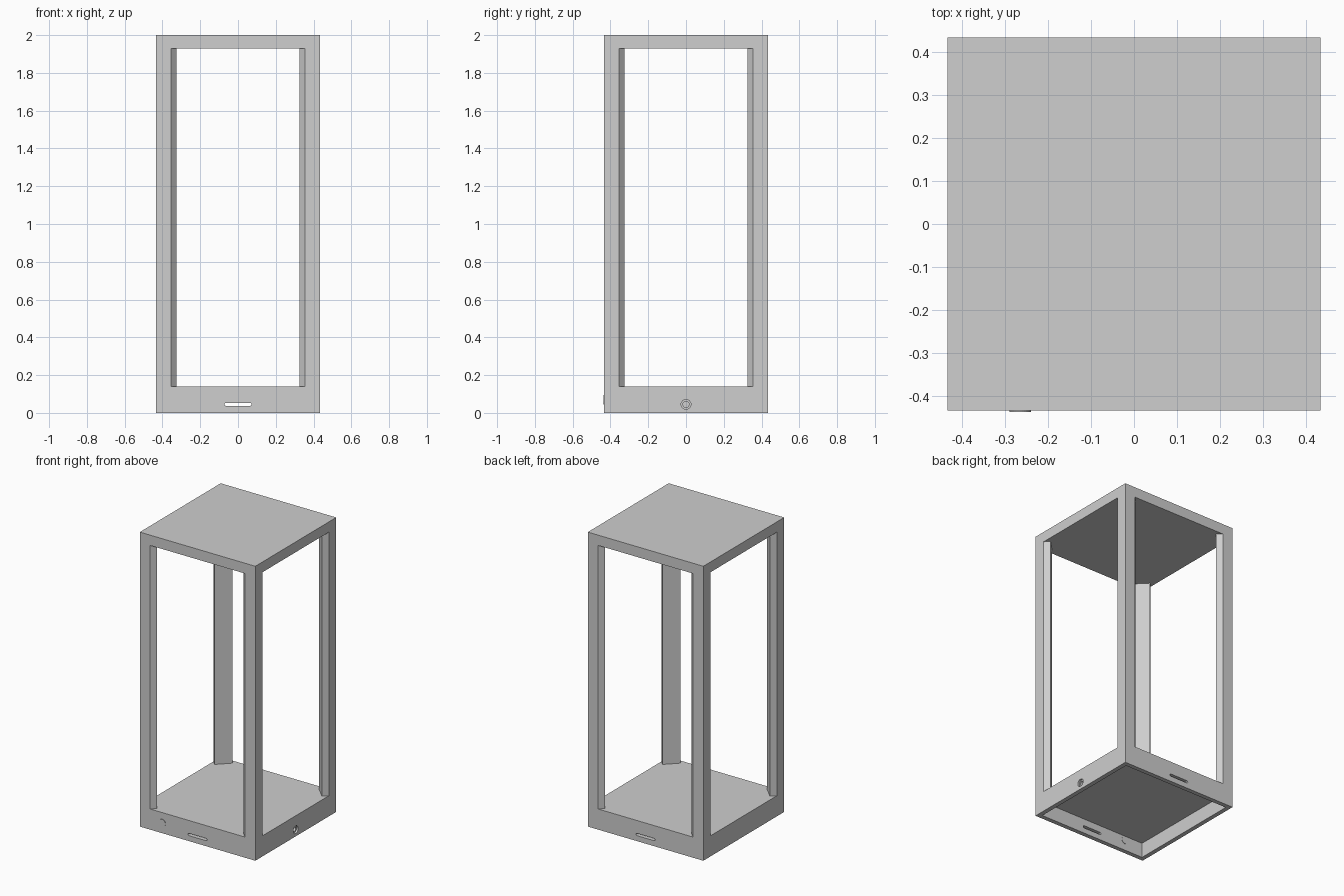
import bpy, bmesh, math
from mathutils import Matrix

if "Cube" in bpy.data.objects:
    bpy.data.objects.remove(bpy.data.objects["Cube"])

W = 0.434          # half width of the lantern
H = 2.0            # total height
BASE_TOP = 0.14
CAP_BOTTOM = 1.93
WALL = 0.03

grey = bpy.data.materials.new("light grey")
grey.diffuse_color = (0.62, 0.62, 0.62, 1)
grey.use_nodes = True
grey.node_tree.nodes["Principled BSDF"].inputs["Base Color"].default_value = grey.diffuse_color


def prism(name, profile, lo, hi, axis="z"):
    """Extrude a 2D outline along an axis: z uses (x, y), y uses (x, z), x uses (y, z)."""
    place = {"z": lambda a, b, c: (a, b, c),
             "y": lambda a, b, c: (a, c, b),
             "x": lambda a, b, c: (c, a, b)}[axis]
    bm = bmesh.new()
    ends = [[bm.verts.new(place(a, b, c)) for a, b in profile] for c in (lo, hi)]
    bm.faces.new(ends[0])
    bm.faces.new(ends[1])
    n = len(profile)
    for i in range(n):
        j = (i + 1) % n
        bm.faces.new((ends[0][i], ends[0][j], ends[1][j], ends[1][i]))
    bmesh.ops.recalc_face_normals(bm, faces=bm.faces)
    mesh = bpy.data.meshes.new(name)
    bm.to_mesh(mesh)
    bm.free()
    mesh.materials.append(grey)
    ob = bpy.data.objects.new(name, mesh)
    bpy.context.collection.objects.link(ob)
    return ob


def square(r):
    return [(-r, -r), (r, -r), (r, r), (-r, r)]


def disc(cx, cz, r, n=32):
    return [(cx + r * math.cos(2 * math.pi * i / n),
             cz + r * math.sin(2 * math.pi * i / n)) for i in range(n)]


def slot(half_len, r, cz, n=8):
    pts = []
    for side, start in ((1, -math.pi / 2), (-1, math.pi / 2)):
        for i in range(n + 1):
            t = start + math.pi * i / n
            pts.append((side * (half_len - r) + r * math.cos(t), cz + r * math.sin(t)))
    return pts


def cut(target, cutter):
    mod = target.modifiers.new(cutter.name, "BOOLEAN")
    mod.operation = "DIFFERENCE"
    mod.solver = "EXACT"
    mod.object = cutter
    bpy.context.view_layer.objects.active = target
    bpy.ops.object.modifier_apply(modifier=mod.name)
    bpy.data.objects.remove(cutter)


# Base tray, hollow underneath, with slots front and back and a socket on the right
base = prism("base_tray", square(W), 0, BASE_TOP)
cut(base, prism("recess_cutter", square(W - WALL), -0.05, 0.10))
cut(base, prism("slot_cutter", slot(0.072, 0.008, 0.045), -0.6, 0.6, "y"))
cut(base, prism("socket_cutter", disc(0, 0.045, 0.026), W - 0.012, 0.6, "x"))
cut(base, prism("socket_hole_cutter", disc(0, 0.045, 0.016), W - 0.06, 0.6, "x"))

# Round button on the front
prism("front_button", disc(-0.265, 0.07, 0.025), -W - 0.003, -W + WALL + 0.003, "y")

# Top cap
prism("top_cap", square(W), CAP_BOTTOM, H)

# Corner posts with bevelled inner faces
outline = [(0, 0), (0.078, 0), (0.109, 0.031), (0.031, 0.109), (0, 0.078)]
for sx, sx_name in ((-1, "left"), (1, "right")):
    for sy, sy_name in ((-1, "front"), (1, "back")):
        pts = [(sx * (W - a), sy * (W - b)) for a, b in outline]
        prism(f"{sy_name}_{sx_name}_post", pts, BASE_TOP, CAP_BOTTOM)
